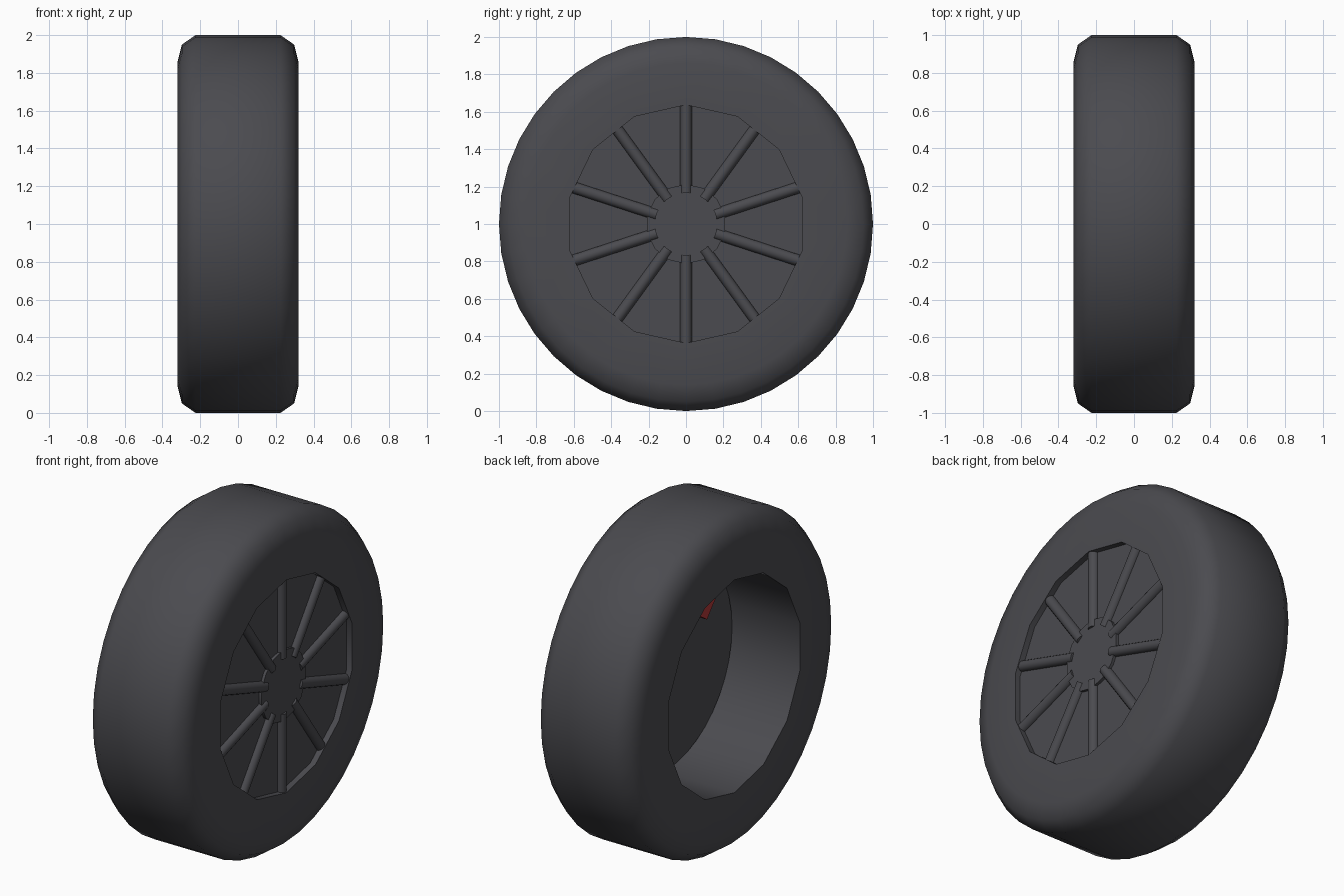
import bpy, bmesh, math
from mathutils import Matrix, Vector

if "Cube" in bpy.data.objects:
    bpy.data.objects.remove(bpy.data.objects["Cube"])


def make_material(name, rgb):
    mat = bpy.data.materials.new(name)
    mat.diffuse_color = (*rgb, 1)
    mat.use_nodes = True
    mat.node_tree.nodes["Principled BSDF"].inputs["Base Color"].default_value = mat.diffuse_color
    return mat


RUBBER = make_material("dark grey", (0.070, 0.070, 0.079))
RED = make_material("red", (0.45, 0.04, 0.04))


def finish(name, bm, mat, angle=35):
    bmesh.ops.recalc_face_normals(bm, faces=bm.faces[:])
    mesh = bpy.data.meshes.new(name)
    bm.to_mesh(mesh)
    bm.free()
    mesh.materials.append(mat)
    obj = bpy.data.objects.new(name, mesh)
    bpy.context.collection.objects.link(obj)
    bpy.ops.object.select_all(action='DESELECT')
    obj.select_set(True)
    bpy.context.view_layer.objects.active = obj
    bpy.ops.object.shade_smooth_by_angle(angle=math.radians(angle))
    return obj


def ring(bm, x, radius, sides):
    """Closed ring of edges around the axle, first corner at the top."""
    verts = []
    for i in range(sides):
        a = 2 * math.pi * i / sides
        verts.append(bm.verts.new((x, radius * math.sin(a), 1 + radius * math.cos(a))))
    edges = [bm.edges.new((verts[i], verts[(i + 1) % sides])) for i in range(sides)]
    return verts, edges


def skin(bm, a, b):
    n = len(a)
    for i in range(n):
        j = (i + 1) % n
        bm.faces.new((a[i], a[j], b[j], b[i]))


def disc(name, x0, x1, radius, sides):
    bm = bmesh.new()
    a, _ = ring(bm, x0, radius, sides)
    b, _ = ring(bm, x1, radius, sides)
    skin(bm, a, b)
    bm.faces.new(a)
    bm.faces.new(b)
    return finish(name, bm, RUBBER)


# Tyre: round tread with bevelled shoulders and a 14-sided opening
bm = bmesh.new()
half = [(0.225, 1.0), (0.297, 0.95), (0.32, 0.86)]
profile = [(-x, r) for x, r in reversed(half)] + half
rings = [ring(bm, x, r, 40) for x, r in profile]
for r0, r1 in zip(rings, rings[1:]):
    skin(bm, r0[0], r1[0])
holes = [ring(bm, x, 0.637, 14) for x in (-0.32, 0.32)]
for hole, outer, side in ((holes[0], rings[0], -1), (holes[1], rings[-1], 1)):
    bmesh.ops.triangle_fill(bm, edges=hole[1] + outer[1], use_beauty=True,
                            normal=Vector((side, 0, 0)))
skin(bm, holes[0][0], holes[1][0])
finish("tyre", bm, RUBBER, 50)

# Wheel face, hub cap and brake disc
disc("wheel_face", 0.25, 0.285, 0.64, 14)
disc("hub_cap", 0.27, 0.302, 0.213, 14)
disc("brake_disc", 0.13, 0.17, 0.622, 40)

# Ten round spokes half sunk in the wheel face
bm = bmesh.new()
for i in range(10):
    turn = Matrix.Rotation(2 * math.pi * i / 10, 4, 'X')
    place = Matrix.Translation((0.285, 0, 1)) @ turn @ Matrix.Translation((0, 0, 0.4))
    bmesh.ops.create_cone(bm, cap_ends=True, segments=16, radius1=0.031,
                          radius2=0.031, depth=0.47, matrix=place)
finish("spokes", bm, RUBBER)

# Curved brake caliper over the top of the brake disc
bm = bmesh.new()
sections = []
for i in range(9):
    a = math.radians(-40 + 10 * i)
    sections.append([bm.verts.new((x, r * math.sin(a), 1 + r * math.cos(a)))
                     for x, r in ((0, 0.31), (0.2, 0.31), (0.2, 0.53), (0, 0.53))])
for s0, s1 in zip(sections, sections[1:]):
    skin(bm, s0, s1)
bm.faces.new(sections[0])
bm.faces.new(sections[-1])
finish("brake_caliper", bm, RED)
